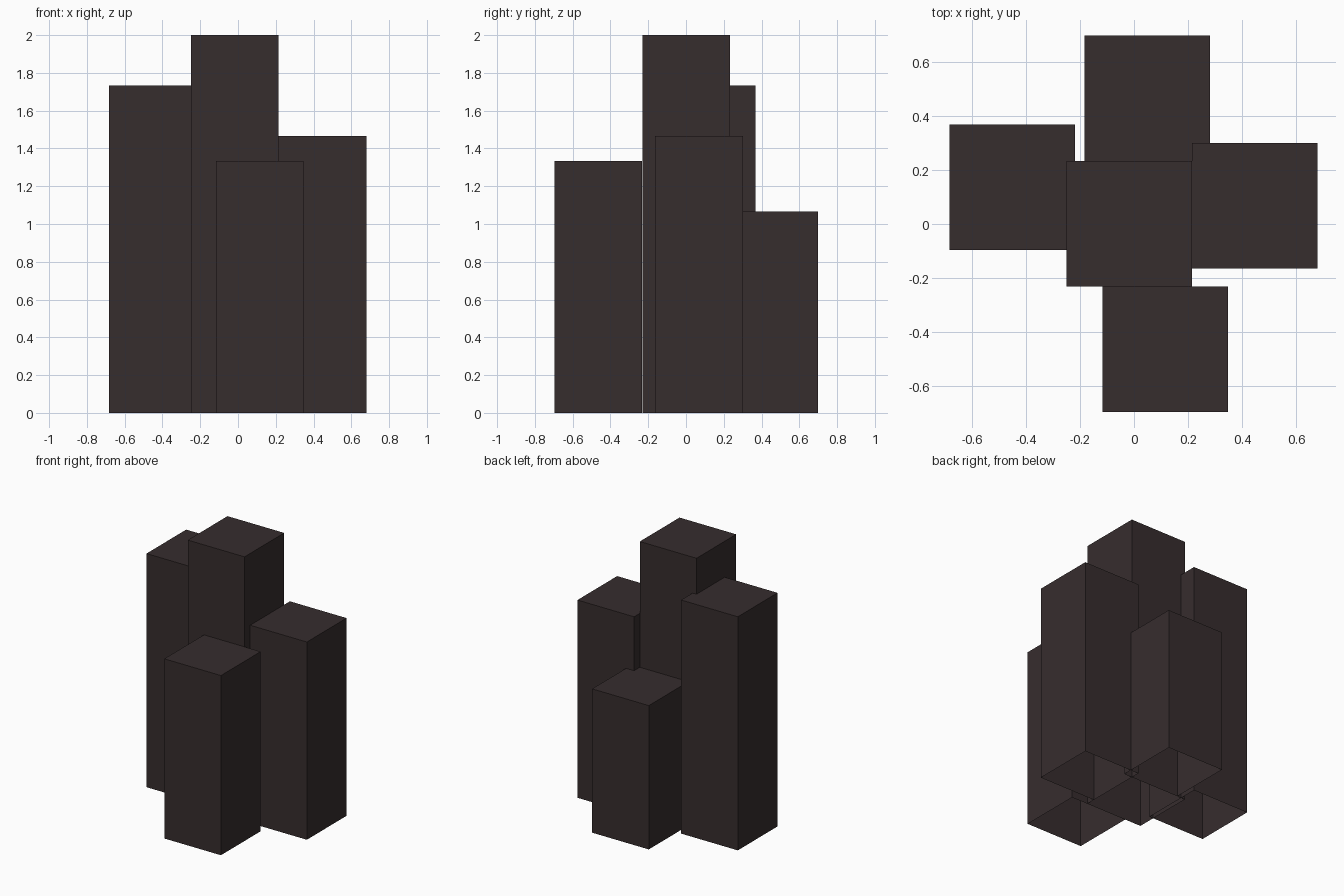
import bpy, bmesh
from mathutils import Matrix, Vector

if "Cube" in bpy.data.objects:
    bpy.data.objects.remove(bpy.data.objects["Cube"])

dark = bpy.data.materials.new("dark basalt")
dark.diffuse_color = (0.037, 0.026, 0.027, 1)
dark.use_nodes = True
dark.node_tree.nodes["Principled BSDF"].inputs["Base Color"].default_value = dark.diffuse_color

SIDE = 0.465  # every column has the same square section


def column(name, x, y, height):
    """Square column standing on the ground, open underneath."""
    bm = bmesh.new()
    bmesh.ops.create_cube(bm, size=1, matrix=Matrix.LocRotScale(
        Vector((x, y, height / 2)), None, Vector((SIDE, SIDE, height))))
    bm.normal_update()
    bottom = [f for f in bm.faces if f.normal.z < -0.5]
    bmesh.ops.delete(bm, geom=bottom, context='FACES')
    mesh = bpy.data.meshes.new(name)
    bm.to_mesh(mesh)
    bm.free()
    mesh.materials.append(dark)
    bpy.context.collection.objects.link(bpy.data.objects.new(name, mesh))


# Tall middle column with four shorter ones around it
column("center_column", -0.0175, 0.0015, 2.0)
column("left_column", -0.4505, 0.1355, 1.733)
column("right_column", 0.4475, 0.0685, 1.467)
column("front_column", 0.1155, -0.4645, 1.333)
column("back_column", 0.0485, 0.4665, 1.067)
